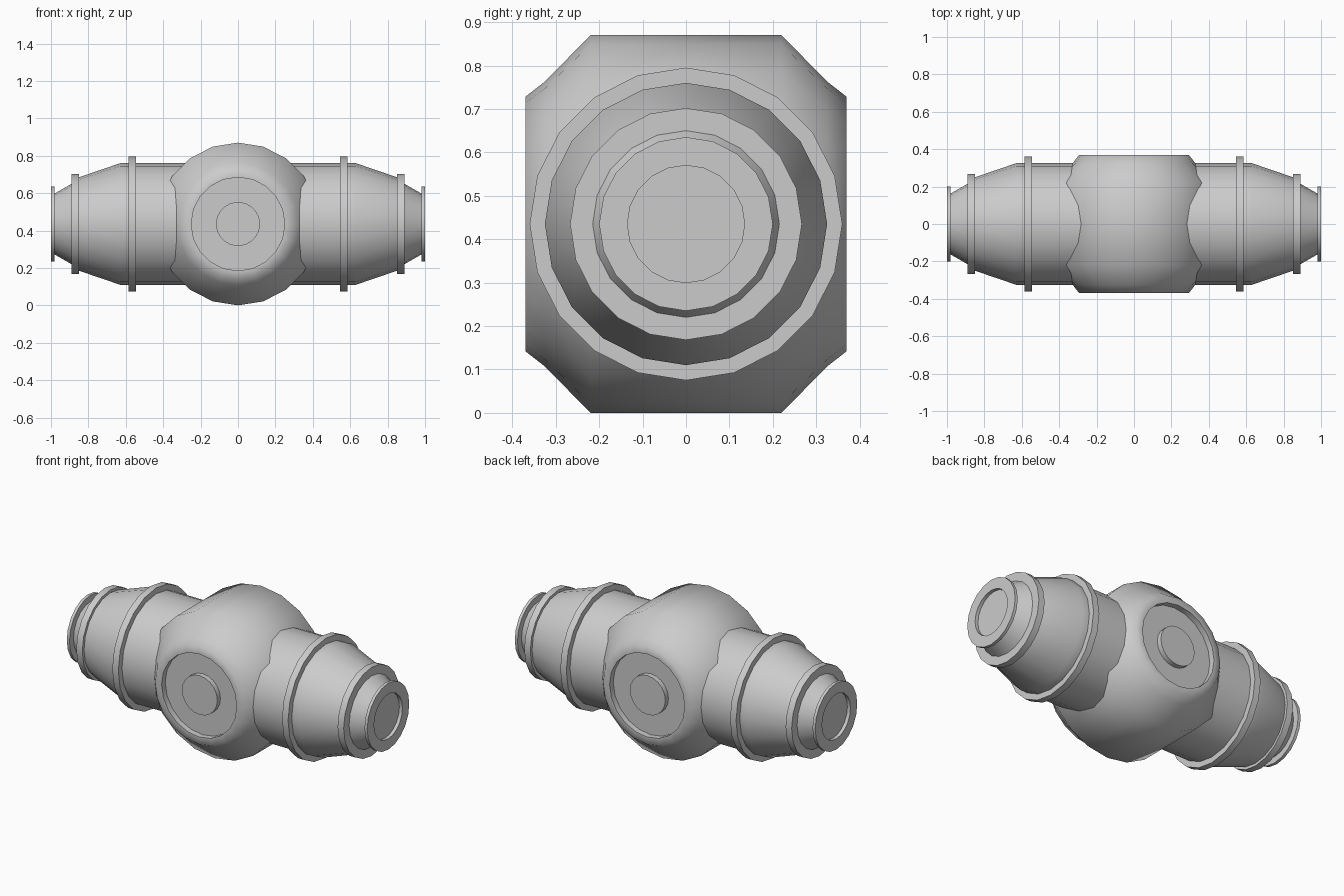
import bpy, bmesh, math
from mathutils import Vector

if "Cube" in bpy.data.objects:
    bpy.data.objects.remove(bpy.data.objects["Cube"])

SIDES = 20
CENTRE = 0.435

grey = bpy.data.materials.new("light grey")
grey.diffuse_color = (0.6, 0.6, 0.6, 1)
grey.use_nodes = True
grey.node_tree.nodes["Principled BSDF"].inputs["Base Color"].default_value = grey.diffuse_color


def revolve(name, profile, axis, angle=30, sign=1):
    """Spin (distance along axis, radius) points around the X or Y axis."""
    bm = bmesh.new()
    rings = []
    for d, r in profile:
        ring = []
        for i in range(1 if r == 0 else SIDES):
            a = 2 * math.pi * i / SIDES
            u, z = r * math.sin(a), CENTRE + r * math.cos(a)
            ring.append(bm.verts.new((d * sign, u, z) if axis == 'X' else (u, d * sign, z)))
        rings.append(ring)
    for p, q in zip(rings, rings[1:]):
        for i in range(SIDES):
            j = (i + 1) % SIDES
            quad = [p[i % len(p)], p[j % len(p)], q[j % len(q)], q[i % len(q)]]
            bm.faces.new(list(dict.fromkeys(quad)))
    bmesh.ops.recalc_face_normals(bm, faces=bm.faces)
    mesh = bpy.data.meshes.new(name)
    bm.to_mesh(mesh)
    bm.free()
    mesh.materials.append(grey)
    ob = bpy.data.objects.new(name, mesh)
    bpy.context.collection.objects.link(ob)
    bpy.ops.object.select_all(action='DESELECT')
    ob.select_set(True)
    bpy.context.view_layer.objects.active = ob
    bpy.ops.object.shade_smooth_by_angle(angle=math.radians(angle))
    return ob


# Central drum: rounded shoulders, recessed faces with a raised hub disc
half = [(0.22, 0.435), (0.325, 0.328), (0.37, 0.293), (0.37, 0.25),
        (0.335, 0.25), (0.335, 0.118), (0.365, 0.118), (0.365, 0)]
drum = [(-d, r) for d, r in reversed(half)] + half
revolve("central_drum", drum, 'Y', 60)

# Side arms: barrel, two collars, taper, end flange with a shallow socket
arm = [(0, 0), (0, 0.325), (0.545, 0.325), (0.545, 0.36), (0.585, 0.36),
       (0.585, 0.325), (0.63, 0.325), (0.85, 0.25), (0.85, 0.267),
       (0.89, 0.267), (0.89, 0.215), (0.982, 0.162), (0.982, 0.2),
       (1.0, 0.2), (1.0, 0.135), (0.98, 0.135), (0.98, 0)]
for side, s in (("left", -1), ("right", 1)):
    revolve(side + "_arm", arm, 'X', 30, s)
